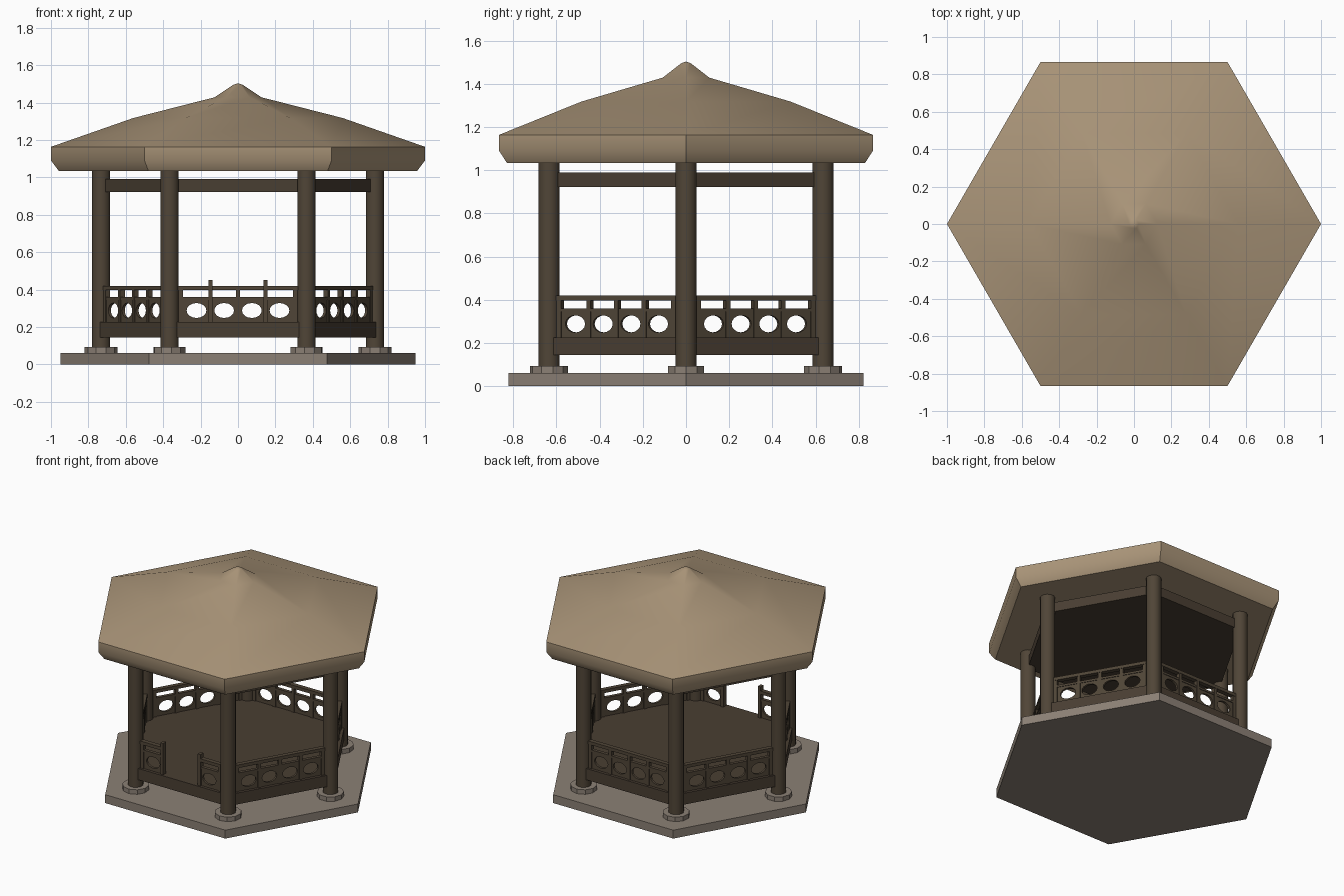
import bpy, bmesh, math
from mathutils import Matrix, Vector

if "Cube" in bpy.data.objects:
    bpy.data.objects.remove(bpy.data.objects["Cube"])

R = 0.732                      # post circle radius
A = R * math.cos(math.pi / 6)  # distance from centre to each side
CELL = 0.148                   # railing cell width


def material(name, rgb):
    m = bpy.data.materials.new(name)
    lin = [((c / 255 + 0.055) / 1.055) ** 2.4 for c in rgb]
    m.diffuse_color = (*lin, 1)
    m.use_nodes = True
    m.node_tree.nodes["Principled BSDF"].inputs["Base Color"].default_value = m.diffuse_color
    return m


ROOF = material("tan_roof", (169, 148, 120))
STONE = material("grey_stone", (139, 128, 117))
WOOD = material("brown_wood", (80, 69, 55))
DARK = material("dark_brown_wood", (73, 62, 50))


def finish(bm, name, mat, smooth=None):
    bmesh.ops.recalc_face_normals(bm, faces=bm.faces[:])
    me = bpy.data.meshes.new(name)
    bm.to_mesh(me)
    bm.free()
    ob = bpy.data.objects.new(name, me)
    bpy.context.collection.objects.link(ob)
    me.materials.append(mat)
    if smooth:
        bpy.ops.object.select_all(action='DESELECT')
        ob.select_set(True)
        bpy.context.view_layer.objects.active = ob
        bpy.ops.object.shade_smooth_by_angle(angle=math.radians(smooth))
    return ob


def lathe(name, mat, profile, sides, centre=(0, 0), turn=0.0, smooth=None):
    """Closed stack of regular polygons given as (radius, z)."""
    bm = bmesh.new()
    rings = []
    for r, z in profile:
        if r == 0:
            rings.append([bm.verts.new((*centre, z))] * sides)
        else:
            rings.append([bm.verts.new((centre[0] + r * math.cos(turn + math.tau * i / sides),
                                        centre[1] + r * math.sin(turn + math.tau * i / sides), z))
                          for i in range(sides)])
    for a, b in zip(rings, rings[1:]):
        for i in range(sides):
            j = (i + 1) % sides
            bm.faces.new(list(dict.fromkeys((a[i], a[j], b[j], b[i]))))
    for ring, r in ((rings[0], profile[0][0]), (rings[-1], profile[-1][0])):
        if r:
            bm.faces.new(ring)
    return finish(bm, name, mat, smooth)


def box(bm, rot, r, t, z0, z1, depth, width):
    """Box in a side's frame: r outward, t along the side."""
    m = rot @ Matrix.Translation((r, t, (z0 + z1) / 2)) @ Matrix.Diagonal((depth, width, z1 - z0, 1))
    bmesh.ops.create_cube(bm, size=1, matrix=m)


def pierced_cell(bm, rot, t, z0, z1, depth, n=16):
    """Rectangular panel with an oval hole."""
    loops = [[], [], [], []]
    zc, hh, hw = (z0 + z1) / 2, (z1 - z0) / 2, CELL / 2
    for i in range(n):
        c, s = math.cos(math.tau * i / n), math.sin(math.tau * i / n)
        k = max(abs(c), abs(s))
        hole, rim = (c * 0.053, s * 0.04), (c / k * hw, s / k * hh)
        for loop, (u, v), d in zip(loops, (hole, rim, rim, hole), (1, 1, -1, -1)):
            loop.append(bm.verts.new(rot @ Vector((A + d * depth / 2, t + u, zc + v))))
    for q in range(4):
        a, b = loops[q], loops[(q + 1) % 4]
        for i in range(n):
            j = (i + 1) % n
            bm.faces.new((a[i], a[j], b[j], b[i]))


# Stone base, raised floor slab and ceiling slab between the posts
lathe("stone_base", STONE, [(0.95, 0), (0.95, 0.06)], 6)
lathe("floor", DARK, [(0.765, 0.145), (0.765, 0.226)], 6)
lathe("ceiling", DARK, [(0.733, 0.922), (0.733, 0.99)], 6)

# Posts with footings
for i in range(6):
    a = math.tau * i / 6
    c = (R * math.cos(a), R * math.sin(a))
    lathe(f"post_{i}", WOOD, [(0.05, 0.08), (0.05, 1.045)], 12, c, math.pi / 12, 35)
    lathe(f"footing_{i}", STONE, [(0.088, 0), (0.088, 0.092)], 10, c, a)

# Railings on each side; side 4 is the front entrance
for i in range(6):
    rot = Matrix.Rotation(math.radians(30 + 60 * i), 4, 'Z')
    front = i == 4
    bm = bmesh.new()
    spans = [(-0.34, -CELL), (CELL, 0.34)] if front else [(-0.34, 0.34)]
    for t0, t1 in spans:
        box(bm, rot, A, (t0 + t1) / 2, 0.397, 0.42, 0.032, t1 - t0)
        box(bm, rot, A, (t0 + t1) / 2, 0.345, 0.36, 0.024, t1 - t0)
    for k in (-1.5, -0.5, 0.5, 1.5):
        if not front or abs(k) > 1:
            pierced_cell(bm, rot, k * CELL, 0.224, 0.352, 0.016)
    for k in (-2, -1, 0, 1, 2):
        if front and k == 0:
            continue
        gate = front and abs(k) == 1
        box(bm, rot, A, k * CELL + (0.012 * k if abs(k) == 2 else 0), 0.222, 0.45 if gate else 0.40,
            0.034 if gate else 0.028, 0.05 if abs(k) == 2 else 0.022)
    finish(bm, f"railing_{i}", WOOD)

# Hexagonal roof with rounded eave and pointed cap
lathe("roof", ROOF, [(0.957, 1.033), (1.0, 1.09), (1.0, 1.163), (0.56, 1.317),
                     (0.125, 1.428), (0.025, 1.495), (0, 1.503)], 6, smooth=42)
